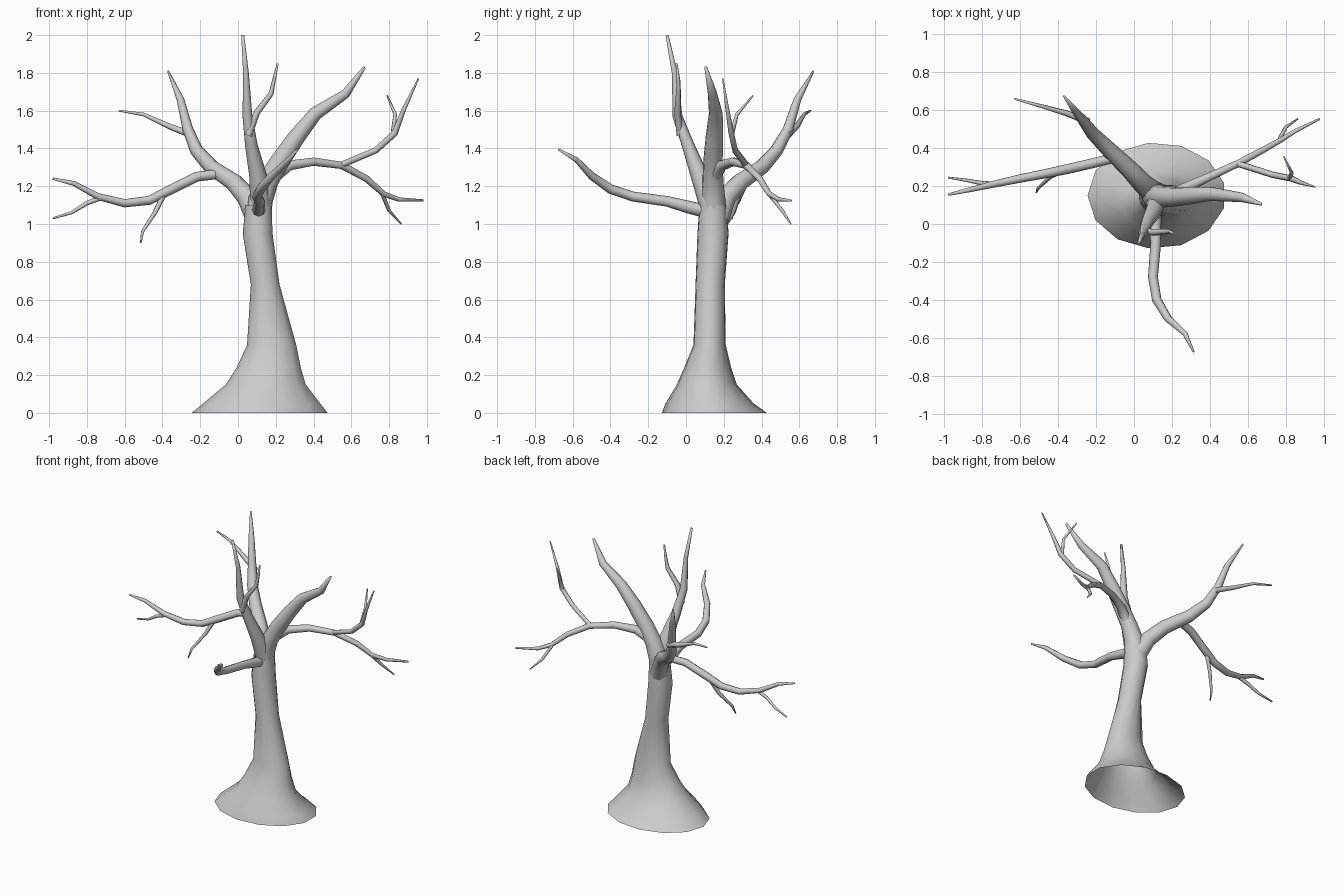
import bpy, bmesh
from math import sin, cos, pi
from mathutils import Vector


def loft(name, rings, cap_end=True):
    """Skin a list of vertex rings into one smooth-shaded object."""
    bm = bmesh.new()
    loops = [[bm.verts.new(p) for p in ring] for ring in rings]
    n = len(loops[0])
    for a, b in zip(loops, loops[1:]):
        for i in range(n):
            j = (i + 1) % n
            bm.faces.new((a[i], a[j], b[j], b[i]))
    if cap_end:
        bm.faces.new(loops[-1])
    bmesh.ops.recalc_face_normals(bm, faces=bm.faces)
    mesh = bpy.data.meshes.new(name)
    bm.to_mesh(mesh)
    bm.free()
    mesh.shade_smooth()
    ob = bpy.data.objects.new(name, mesh)
    bpy.context.collection.objects.link(ob)
    return ob


def branch(name, points, sides=8):
    """Tapered tube along (x, y, z, radius) points with a twist-free frame."""
    pts = [Vector(p[:3]) for p in points]
    rings, prev, u = [], None, None
    for i, p in enumerate(pts):
        t = (pts[min(i + 1, len(pts) - 1)] - pts[max(i - 1, 0)]).normalized()
        if u is None:
            u = t.orthogonal().normalized()
        else:
            u = prev.rotation_difference(t) @ u
        v = t.cross(u)
        r = points[i][3]
        rings.append([p + r * (cos(2 * pi * k / sides) * u + sin(2 * pi * k / sides) * v)
                      for k in range(sides)])
        prev = t
    return loft(name, rings)


# Trunk: flared, open-bottomed stack of ellipses (z, cx, cy, rx, ry)
trunk = [(0, .12, .15, .365, .28), (.05, .13, .125, .315, .235),
         (.15, .15, .11, .215, .16), (.24, .165, .115, .172, .125),
         (.36, .18, .125, .132, .086), (.68, .145, .128, .077, .078),
         (.95, .105, .143, .08, .083), (1.1, .11, .143, .07, .072)]
SIDES = 13
loft("trunk", [[(cx + rx * cos(2 * pi * k / SIDES + pi), cy + ry * sin(2 * pi * k / SIDES + pi), z)
                for k in range(SIDES)] for z, cx, cy, rx, ry in trunk], cap_end=False)

# Thick right limb continuing the trunk
branch("right_limb", [(.108, .143, 1.02, .066), (.12, .143, 1.13, .066), (.16, .143, 1.23, .056),
                      (.22, .143, 1.33, .052), (.31, .15, 1.46, .046), (.41, .158, 1.585, .037),
                      (.57, .14, 1.69, .025), (.67, .105, 1.83, .008)], 10)

# Tall middle limb and its twig
branch("middle_limb", [(.12, .125, 1.1, .055), (.105, .07, 1.26, .046), (.07, .01, 1.42, .033),
                       (.05, -.045, 1.57, .026), (.042, -.06, 1.8, .015), (.025, -.1, 2.0, .008)])
branch("middle_twig", [(.055, -.03, 1.47, .02), (.1, -.045, 1.59, .018), (.175, -.04, 1.69, .014),
                       (.19, -.04, 1.76, .01), (.21, -.05, 1.85, .005)], 6)

# Back-left limb and its twig
branch("back_limb", [(.1, .17, 1.03, .06), (.05, .21, 1.14, .055), (-.02, .285, 1.22, .049),
                     (-.14, .40, 1.30, .042), (-.22, .48, 1.39, .035), (-.265, .54, 1.5, .028),
                     (-.305, .59, 1.66, .02), (-.37, .675, 1.81, .005)])
branch("back_twig", [(-.24, .54, 1.47, .02), (-.36, .585, 1.515, .016), (-.5, .625, 1.58, .01),
                     (-.63, .66, 1.6, .005)], 6)

# Long left branch with twigs
branch("left_branch", [(-.1, .35, 1.265, .026), (-.22, .32, 1.25, .026), (-.35, .29, 1.185, .026),
                       (-.47, .265, 1.125, .024), (-.6, .24, 1.11, .022), (-.74, .21, 1.145, .018),
                       (-.87, .18, 1.215, .013), (-.98, .155, 1.24, .006)])
branch("left_low_twig", [(-.72, .21, 1.14, .014), (-.8, .215, 1.11, .012), (-.88, .23, 1.06, .009),
                         (-.98, .245, 1.03, .005)], 6)
branch("left_hanging_twig", [(-.39, .28, 1.16, .016), (-.44, .25, 1.06, .013),
                             (-.505, .19, .96, .009), (-.515, .165, .9, .004)], 6)

# Long right branch with twigs
branch("right_branch", [(.14, .14, 1.13, .035), (.19, .15, 1.25, .035), (.27, .19, 1.31, .029),
                        (.4, .25, 1.33, .023), (.55, .32, 1.31, .02), (.68, .39, 1.24, .018),
                        (.77, .44, 1.16, .015), (.85, .49, 1.13, .012), (.98, .555, 1.125, .006)])
branch("right_low_twig", [(.76, .43, 1.17, .012), (.8, .51, 1.07, .01), (.865, .555, 1.0, .004)], 6)
branch("right_rising_twig", [(.54, .32, 1.31, .017), (.73, .26, 1.39, .017), (.83, .24, 1.48, .017),
                             (.875, .22, 1.6, .012), (.955, .195, 1.77, .004)], 6)
branch("right_rising_twig_fork", [(.82, .24, 1.47, .014), (.832, .27, 1.58, .01),
                                  (.79, .355, 1.68, .004)], 6)

# Front branch reaching toward -y
branch("front_branch", [(.11, .12, 1.065, .036), (.11, .03, 1.085, .034), (.115, -.1, 1.12, .028),
                        (.1, -.28, 1.145, .026), (.12, -.4, 1.185, .025), (.18, -.5, 1.255, .021),
                        (.27, -.58, 1.34, .014), (.315, -.675, 1.395, .005)])
